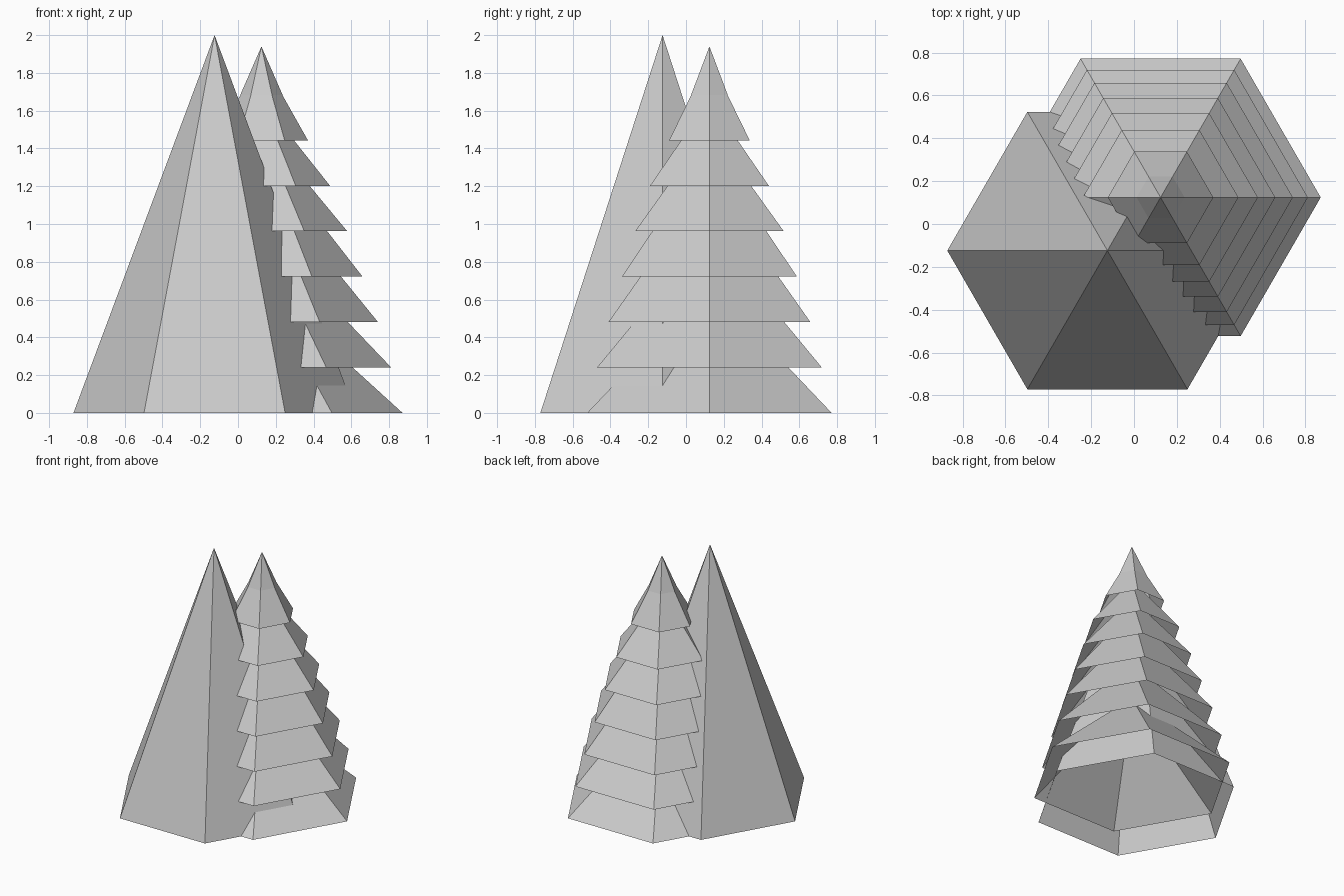
import bpy
import bmesh
import math

cube = bpy.data.objects.get("Cube")
if cube:
    bpy.data.objects.remove(cube, do_unlink=True)

# Single grey material
grey = bpy.data.materials.new("plain_grey")
grey.use_nodes = True
colour = (0.6, 0.6, 0.6, 1)
grey.diffuse_color = colour
grey.node_tree.nodes["Principled BSDF"].inputs["Base Color"].default_value = colour


def open_cone(name, centre, radius, base_z, tip_z, sides=6):
    """Hollow, bottomless pyramid with a corner facing +x."""
    bm = bmesh.new()
    tip = bm.verts.new((0, 0, tip_z - base_z))
    ring = [bm.verts.new((radius * math.cos(math.tau * i / sides),
                          radius * math.sin(math.tau * i / sides), 0))
            for i in range(sides)]
    for i in range(sides):
        bm.faces.new((ring[i], ring[(i + 1) % sides], tip))
    mesh = bpy.data.meshes.new(name)
    bm.to_mesh(mesh)
    bm.free()
    mesh.materials.append(grey)
    obj = bpy.data.objects.new(name, mesh)
    obj.location = (centre, centre, base_z)
    bpy.context.collection.objects.link(obj)
    return obj


# Plain tall tree
open_cone("plain_tree", -0.124, 0.747, 0, 2.0)

# Tiered tree: overlapping open skirts, each as (rim radius, tip height)
tiers = [(0.747, 0.68), (0.687, 0.96), (0.617, 1.24), (0.535, 1.41),
         (0.454, 1.51), (0.363, 1.66), (0.246, 1.88), (0.112, 1.94)]
for level, (radius, tip_z) in enumerate(tiers):
    open_cone(f"tree_tier_{level + 1}", 0.124, radius, level * 0.2405, tip_z)
